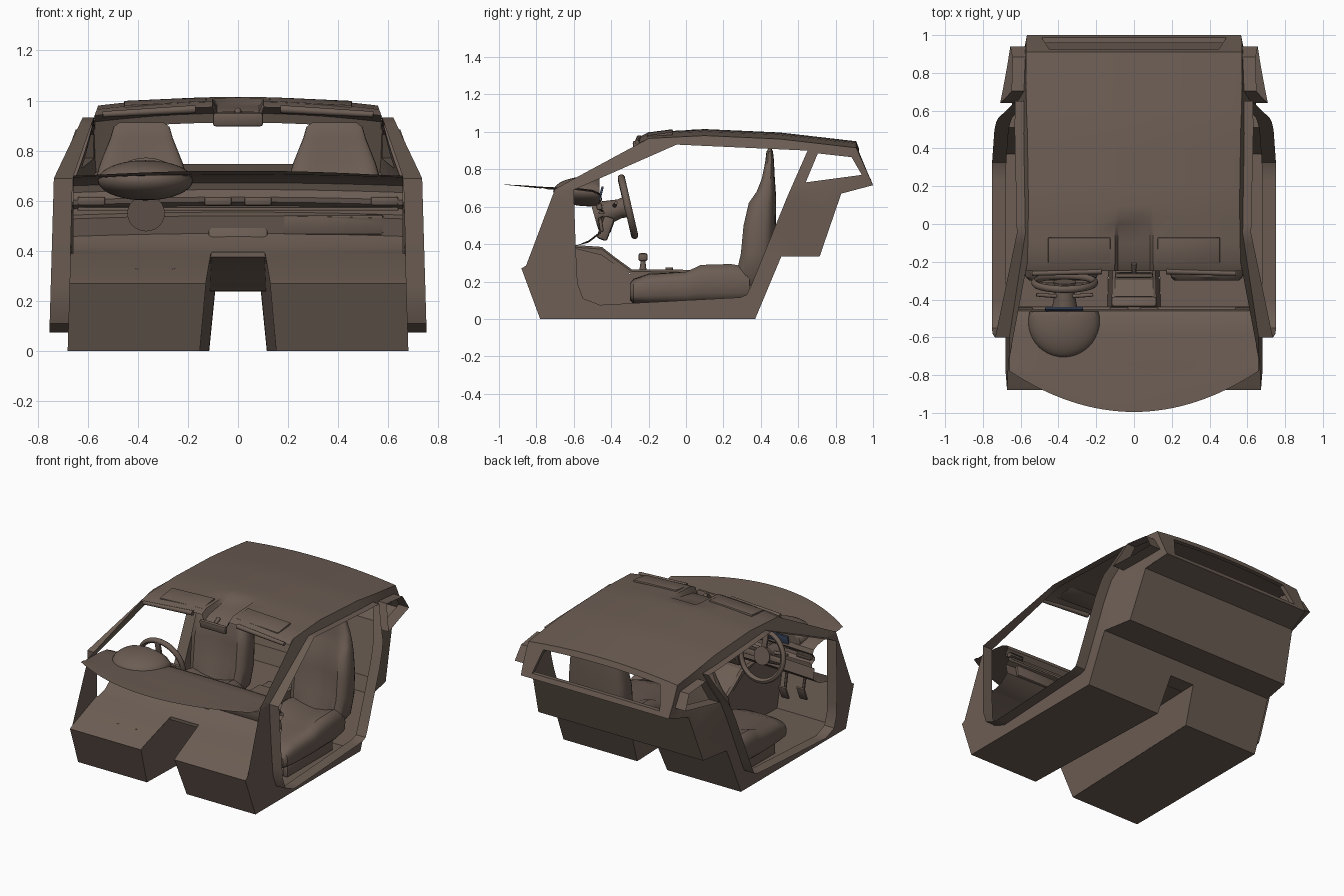
import bpy, bmesh, math
from mathutils import Matrix, Vector, Euler

if "Cube" in bpy.data.objects:
    bpy.data.objects.remove(bpy.data.objects["Cube"])

def material(name, col):
    m = bpy.data.materials.new(name)
    m.diffuse_color = (*col, 1)
    m.use_nodes = True
    m.node_tree.nodes["Principled BSDF"].inputs["Base Color"].default_value = m.diffuse_color
    return m
TRIM = material("brown_trim", (0.15, 0.11, 0.088))
BLUE = material("display_blue", (0.05, 0.07, 0.13))

def finish(name, bm, mat=TRIM):
    bmesh.ops.recalc_face_normals(bm, faces=bm.faces)
    me = bpy.data.meshes.new(name)
    bm.to_mesh(me)
    bm.free()
    me.materials.append(mat)
    ob = bpy.data.objects.new(name, me)
    bpy.context.collection.objects.link(ob)
    return ob

def loft(name, rings, closed=True, caps=True, mat=TRIM):
    bm = bmesh.new()
    rs = [[bm.verts.new(p) for p in r] for r in rings]
    n = len(rs[0])
    for a, b in zip(rs, rs[1:]):
        for i in range(n if closed else n - 1):
            bm.faces.new((a[i], a[(i + 1) % n], b[(i + 1) % n], b[i]))
    if closed and caps:
        bm.faces.new(rs[0])
        bm.faces.new(rs[-1])
    return finish(name, bm, mat)

def box(name, c, s, rot=(0, 0, 0), bevel=0.008, mat=TRIM, base=Matrix()):
    bm = bmesh.new()
    bmesh.ops.create_cube(bm, size=1)
    bmesh.ops.scale(bm, vec=s, verts=bm.verts)
    if bevel:
        bmesh.ops.bevel(bm, geom=bm.edges[:], offset=min(bevel, min(s) * 0.4), segments=2, affect='EDGES', profile=0.5)
    bm.transform(base @ Matrix.Translation(c) @ Euler(rot).to_matrix().to_4x4())
    return finish(name, bm, mat)

def rod(name, p0, p1, r0, r1, seg=24):
    p0, p1 = Vector(p0), Vector(p1)
    bm = bmesh.new()
    bmesh.ops.create_cone(bm, cap_ends=True, segments=seg, radius1=r0, radius2=r1, depth=(p1 - p0).length)
    bm.transform(Matrix.Translation((p0 + p1) / 2) @ (p1 - p0).to_track_quat('Z', 'Y').to_matrix().to_4x4())
    return finish(name, bm)

def dense(poly, step=0.06):
    out = []
    for (a, b), (c, d) in zip(poly, poly[1:] + poly[:1]):
        n = max(1, round(math.hypot(c - a, d - b) / step))
        out += [(a + (c - a) * i / n, b + (d - b) * i / n) for i in range(n)]
    return out

def panel(name, loops, fn):
    # flat outline with holes, then bent into shape by fn
    bm = bmesh.new()
    for lp in loops:
        vs = [bm.verts.new((0, a, b)) for a, b in dense(lp)]
        for i in range(len(vs)):
            bm.edges.new((vs[i - 1], vs[i]))
    bmesh.ops.triangle_fill(bm, use_beauty=True, edges=bm.edges[:], normal=(1, 0, 0))
    bmesh.ops.bisect_plane(bm, geom=bm.verts[:] + bm.edges[:] + bm.faces[:], plane_co=(0, 0, 0.69), plane_no=(0, 0, 1))
    for v in bm.verts:
        v.co = fn(v.co.y, v.co.z)
    return finish(name, bm)

clamp = lambda t: max(0.0, min(1.0, t))

def interp(tab, t):
    for (a, u), (b, v) in zip(tab, tab[1:]):
        if t <= b:
            return u + (v - u) * (t - a) / (b - a)
    return tab[-1][1]

def half_width(y, z):
    x = 0.68 - 0.02 * z / 0.69 if z < 0.69 else 0.66 - (z - 0.69) * 0.35
    return x - max(0, y - 0.5) * 0.18 * clamp((0.95 - z) / 0.25)

CROWN = [(-0.25, 0.975), (-0.2, 1.0), (0.1, 1.015), (0.5, 0.997), (0.91, 0.95)]

# Side walls with door and quarter window openings, plus their outward rims
outline = [(-0.70, 0.695), (-0.855, 0.285), (-0.88, 0.27), (-0.78, 0), (0.37, 0), (0.51, 0.335), (0.715, 0.335),
           (0.83, 0.67), (1.0, 0.715), (0.91, 0.915), (0.5, 0.962), (0.1, 0.98), (-0.2, 0.965)]
door = [(-0.60, 0.69), (-0.59, 0.39), (-0.58, 0.19), (-0.55, 0.11), (-0.46, 0.075), (0.29, 0.115), (0.325, 0.13),
        (0.345, 0.17), (0.54, 0.65), (0.65, 0.90), (-0.05, 0.932)]
quarter = [(0.64, 0.73), (0.94, 0.77), (0.885, 0.865), (0.705, 0.885)]
for s, side in ((-1, "left"), (1, "right")):
    panel(side + "_side_wall", [outline, door, quarter], lambda y, z: (s * half_width(y, z), y, z))
    for nm, lp, w in (("door_rim", door, 0.075), ("window_rim", quarter, 0.09)):
        pts = dense(lp)
        rim = lambda k: [(s * (half_width(y, z) + k * (w - 0.03 * clamp((z - 0.69) / 0.24))), y, z) for y, z in pts]
        loft(f"{side}_{nm}", [rim(0), rim(1)], caps=False)

# Floor pans, toe boards and rear steps, split by the centre tunnel
def tunnel_x(y, z):
    return 0.155 - 0.04 * clamp((y + 0.85) / 1.2) - 0.1 * min(z, 0.38)
low = [(-0.59, 0.39), (-0.855, 0.285), (-0.88, 0.27), (-0.78, 0), (0.37, 0), (0.47, 0.24)]
rear = [(0.47, 0.24), (0.51, 0.335), (0.715, 0.335), (0.83, 0.67), (1.0, 0.715)]
for s, side in ((-1, "left"), (1, "right")):
    loft(side + "_floor_pan", [[(s * tunnel_x(y, z), y, z), (s * half_width(y, z), y, z)] for y, z in low + rear[1:]], closed=False)
    panel(side + "_tunnel_wall", [low + [(-0.3, 0.24), (-0.45, 0.36)]], lambda y, z: (s * tunnel_x(y, z), y, z))
mid = low[:1] + [(-0.45, 0.36), (-0.3, 0.24)] + rear
loft("tunnel_top", [[(-tunnel_x(y, z), y, z), (tunnel_x(y, z), y, z)] for y, z in mid], closed=False)

# Roof with sloping recess for the overhead console
cols = [0, 0.15, 0.18, 0.4, 0.6, 0.8, 0.92, 1]
cols = [-u for u in cols[:0:-1]] + cols
rows = []
for y in (-0.25, -0.2, -0.1, 0.0, 0.03, 0.1, 0.2, 0.3, 0.4, 0.5, 0.6, 0.7, 0.8, 0.91):
    c = interp(CROWN, y)
    w = half_width(y, c - 0.035)
    rows.append([(u * w, y, c - 0.035 * u * u - (0.012 + (0.03 - y) * 0.13 if abs(u) < 0.16 and y < 0.02 else 0)) for u in cols])
loft("roof", rows, closed=False)

# Rear window frame and inner lip
def rear_map(u, t, inset=0):
    y, z = 1 - 0.09 * t, 0.715 + 0.2 * t
    return (u * half_width(y, z), y - inset, z + 0.035 * (1 - u * u) * t)
glass = [(-0.86, 0.14), (0.86, 0.14), (0.78, 0.84), (-0.78, 0.84)]
panel("rear_window_frame", [[(-1, 0), (1, 0), (1, 1), (-1, 1)], glass], rear_map)
loft("rear_window_lip", [[rear_map(u, t, k) for u, t in dense(glass)] for k in (0, 0.03)], caps=False)

# Sun visors, overhead console and mirror
for s in (-1, 1):
    box("sun_visor", (s * 0.29, -0.14, 0.99), (0.33, 0.14, 0.016), (0.13, s * 0.045, 0), 0.006)
    rod("visor_rod", (s * 0.17, -0.25, 0.966), (s * 0.54, -0.262, 0.945), 0.016, 0.012, 12)
box("mirror", (0, -0.27, 0.925), (0.2, 0.025, 0.055), (0.15, 0, 0), 0.012)
rod("mirror_stem", (0, -0.26, 0.93), (0, -0.21, 0.96), 0.01, 0.014, 12)

# Dashboard: curved front edge swept into the driver-side face
prof = [(-0.74, 0.705), (-0.58, 0.70), (-0.50, 0.69), (-0.46, 0.672), (-0.45, 0.645), (-0.475, 0.615), (-0.47, 0.595),
        (-0.44, 0.58), (-0.44, 0.555), (-0.47, 0.54), (-0.455, 0.47), (-0.52, 0.42), (-0.59, 0.39)]
sweep = []
for i in range(33):
    u = i / 16 - 1
    yf = -0.995 + 0.215 * u * u
    sweep.append([(u * 0.658, yf, 0.72 - 0.022 * u * u), (u * 0.658, (yf - 0.74) / 2, 0.714 - 0.014 * u * u)]
                 + [(u * 0.658, y, z - (0.012 * u * u if z > 0.4 else 0)) for y, z in prof])
loft("dashboard", sweep, closed=False)
box("dash_trim", (0, -0.452, 0.568), (1.28, 0.03, 0.014), bevel=0.004)
box("glovebox", (0.38, -0.455, 0.505), (0.40, 0.02, 0.08), (0.15, 0, 0))
for x in (-0.585, -0.08, 0.08, 0.585):
    box("air_vent", (x, -0.463, 0.60), (0.11, 0.03, 0.035), (0.1, 0, 0))
    for k in (-0.008, 0.008):
        box("vent_slat", (x, -0.447, 0.60 + k), (0.095, 0.01, 0.004), bevel=0)

# Instrument binnacle: dome flattened towards the driver
bm = bmesh.new()
bmesh.ops.create_uvsphere(bm, u_segments=40, v_segments=20, radius=1)
bm.transform(Matrix.Translation((-0.37, -0.52, 0.682)) @ Matrix.Diagonal((0.19, 0.19, 0.08, 1)))
for v in bm.verts:
    v.co.y = min(v.co.y, -0.462)
finish("binnacle", bm)
box("instrument_display", (-0.37, -0.455, 0.67), (0.2, 0.012, 0.08), (-0.25, 0, 0), 0.004, BLUE)

# Centre stack and console
box("centre_stack", (0, -0.43, 0.485), (0.24, 0.06, 0.13), (-0.35, 0, 0), 0.015)
box("centre_screen", (0, -0.397, 0.495), (0.19, 0.01, 0.07), (-0.35, 0, 0), 0.003)
loft("console", [[(-w, y, b), (-w, y, z - 0.012), (-w + 0.015, y, z), (w - 0.015, y, z), (w, y, z - 0.012), (w, y, b)]
     for y, z, w, b in ((-0.59, 0.395, 0.118, 0.375), (-0.45, 0.385, 0.118, 0.34), (-0.38, 0.33, 0.118, 0.29), (-0.29, 0.265, 0.115, 0.238),
                        (0.1, 0.262, 0.105, 0.238), (0.36, 0.26, 0.1, 0.238))])
rod("shifter_stem", (0, -0.23, 0.255), (0, -0.23, 0.32), 0.02, 0.011)
box("shifter_knob", (0, -0.23, 0.33), (0.04, 0.05, 0.045), bevel=0.014)
rod("console_dial", (0, -0.09, 0.25), (0, -0.09, 0.275), 0.022, 0.02)

# Steering wheel and column
M = Matrix.Translation((-0.367, -0.31, 0.6)) @ Matrix.Rotation(math.radians(-77), 4, 'X')
rim = []
for i in range(48):
    a = i * math.tau / 48
    rim.append([M @ Vector(((0.16 + 0.017 * math.cos(b)) * math.cos(a), (0.16 + 0.017 * math.cos(b)) * math.sin(a), 0.019 * math.sin(b)))
                for b in (j * math.tau / 12 for j in range(12))])
loft("steering_wheel_rim", rim + rim[:1], caps=False)
rod("steering_hub", M @ Vector((0, 0, -0.05)), M @ Vector((0, 0, 0.005)), 0.05, 0.06, 32)
for a in (0, math.pi, -math.pi / 2):
    box("wheel_spoke", (0.1, 0, -0.012), (0.12, 0.04, 0.018), bevel=0.006, base=M @ Matrix.Rotation(a, 4, 'Z'))
rod("steering_column", (-0.367, -0.49, 0.55), M @ Vector((0, 0, -0.04)), 0.075, 0.05)
for s in (-1, 1):
    rod("column_stalk", (-0.367, -0.385, 0.6), (-0.367 + s * 0.15, -0.375, 0.62), 0.012, 0.009, 12)

# Pedals
for x, h in ((-0.26, 0.17), (-0.40, 0.2)):
    box("pedal", (x, -0.70, h), (0.06, 0.015, 0.1), (-0.4, 0, 0))
    rod("pedal_arm", (x, -0.71, h), (x, -0.74, 0.33), 0.01, 0.01, 8)

# Seats: lofted cushions with raised side bolsters
def ring(w, h, dish, n=28, e=0.6):
    out = []
    for i in range(n):
        c, d = math.cos(i * math.tau / n), math.sin(i * math.tau / n)
        a, b = math.copysign(abs(c) ** e, c), math.copysign(abs(d) ** e, d)
        out.append((a * w, b * h - (dish * max(0, 1 - (a / 0.75) ** 2) if d > 0 else 0)))
    return out
back = [(0.18, 0.27, 0.44, 0.17, 0.0), (0.22, 0.25, 0.46, 0.2, 0.03), (0.35, 0.28, 0.475, 0.215, 0.06), (0.5, 0.295, 0.48, 0.215, 0.06),
        (0.62, 0.325, 0.482, 0.2, 0.05), (0.68, 0.37, 0.48, 0.185, 0.03), (0.75, 0.40, 0.475, 0.165, 0.012), (0.85, 0.425, 0.47, 0.125, 0),
        (0.895, 0.43, 0.465, 0.112, 0), (0.912, 0.442, 0.457, 0.09, 0)]
base = [(-0.30, 0.10, 0.19, 0.17, 0), (-0.28, 0.08, 0.215, 0.19, 0), (-0.2, 0.07, 0.25, 0.2, 0.01), (0.0, 0.07, 0.265, 0.21, 0.03),
        (0.08, 0.07, 0.305, 0.215, 0.055), (0.24, 0.07, 0.31, 0.215, 0.06), (0.34, 0.08, 0.29, 0.2, 0.05)]
for s, side in ((-1, "left"), (1, "right")):
    cx = s * 0.385
    loft(side + "_seat_back", [[(cx + a, (f + r) / 2 - b, z) for a, b in ring(w, (r - f) / 2, d)] for z, f, r, w, d in back])
    loft(side + "_seat_cushion", [[(cx + a, y, (lo + hi) / 2 + b) for a, b in ring(w, (hi - lo) / 2, d)] for y, lo, hi, w, d in base])
    for k in (-0.13, 0.13):
        box("seat_rail", (cx + k, 0.03, 0.04), (0.035, 0.5, 0.075), bevel=0.005)

# Smooth shading with sharp edges kept
bpy.ops.object.select_all(action='SELECT')
bpy.context.view_layer.objects.active = bpy.context.selected_objects[0]
bpy.ops.object.shade_smooth_by_angle(angle=math.radians(32))
